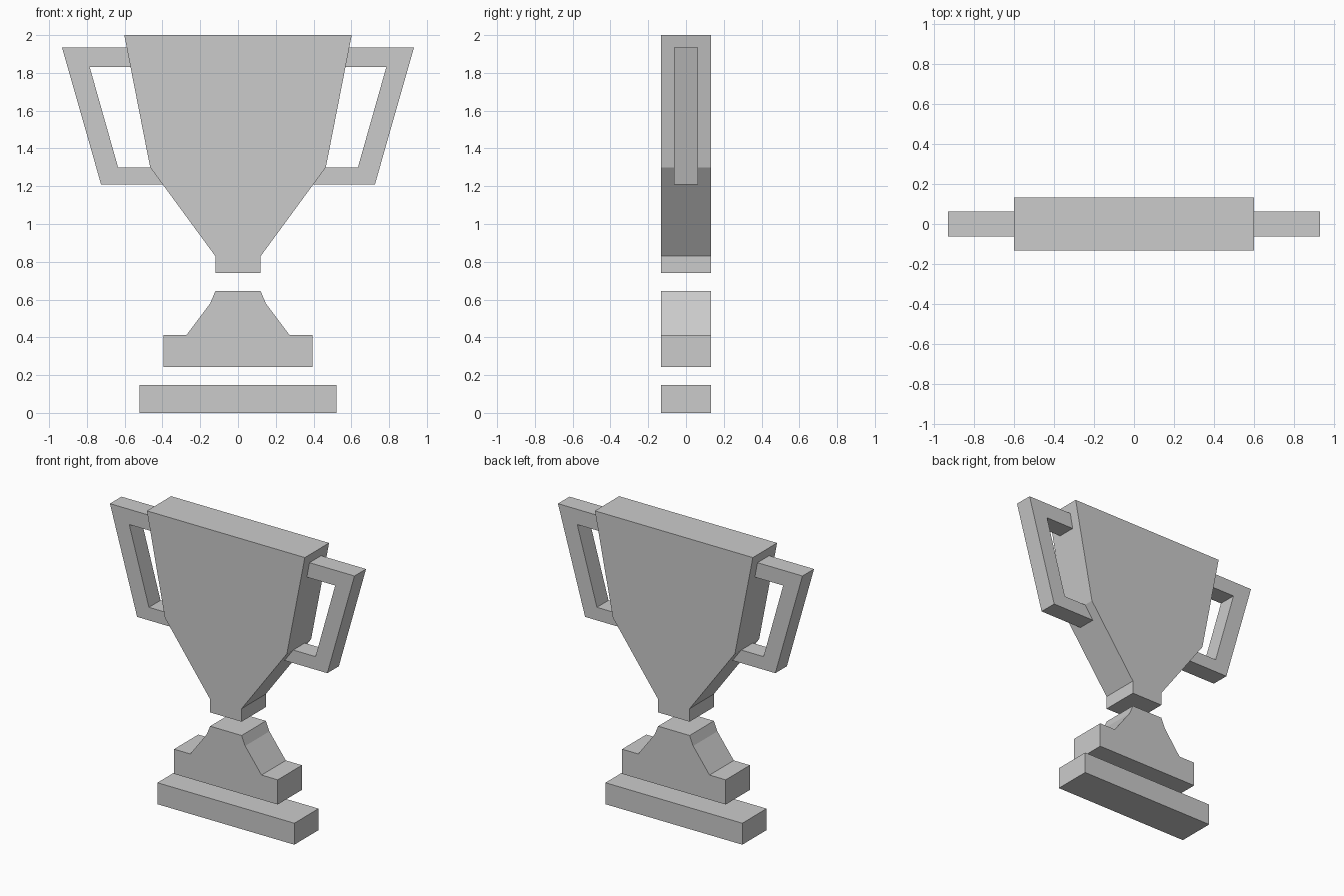
import bpy
import bmesh

cube = bpy.data.objects.get("Cube")
if cube:
    bpy.data.objects.remove(cube, do_unlink=True)

# Single flat colour
grey = bpy.data.materials.new("plain_grey")
grey.use_nodes = True
colour = (0.6, 0.6, 0.6, 1)
grey.diffuse_color = colour
grey.node_tree.nodes["Principled BSDF"].inputs["Base Color"].default_value = colour


def slab(name, outline, half_depth):
    """Extrude an x-z outline front to back, centred on y = 0."""
    bm = bmesh.new()
    face = bm.faces.new([bm.verts.new((x, -half_depth, z)) for x, z in outline])
    new = bmesh.ops.extrude_face_region(bm, geom=[face])["geom"]
    moved = [v for v in new if isinstance(v, bmesh.types.BMVert)]
    bmesh.ops.translate(bm, verts=moved, vec=(0, 2 * half_depth, 0))
    bmesh.ops.recalc_face_normals(bm, faces=bm.faces)
    mesh = bpy.data.meshes.new(name)
    bm.to_mesh(mesh)
    bm.free()
    mesh.materials.append(grey)
    obj = bpy.data.objects.new(name, mesh)
    bpy.context.collection.objects.link(obj)
    return obj


def symmetric(half):
    """Complete a right-hand profile with its mirrored left half."""
    return half + [(-x, z) for x, z in reversed(half)]


BODY_DEPTH = 0.132
HANDLE_DEPTH = 0.063

# Cup, stem and plinth: separate slabs with gaps between them
slab("cup", symmetric([(0.12, 0.74), (0.12, 0.83), (0.465, 1.3), (0.602, 2)]), BODY_DEPTH)
slab("stem", symmetric([(0.395, 0.243), (0.395, 0.413), (0.272, 0.413),
                        (0.147, 0.58), (0.12, 0.645)]), BODY_DEPTH)
slab("plinth", symmetric([(0.522, 0), (0.522, 0.148)]), BODY_DEPTH)

# Thinner C-shaped handles, ends sunk into the cup, mirrored across x
handles = slab("handles", [(0.55, 1.935), (0.932, 1.935), (0.725, 1.21), (0.38, 1.21),
                           (0.44, 1.3), (0.635, 1.3), (0.785, 1.83), (0.55, 1.83)],
               HANDLE_DEPTH)
mirror = handles.modifiers.new("mirror", "MIRROR")
mirror.use_axis[0] = True
mirror.use_mirror_merge = False
